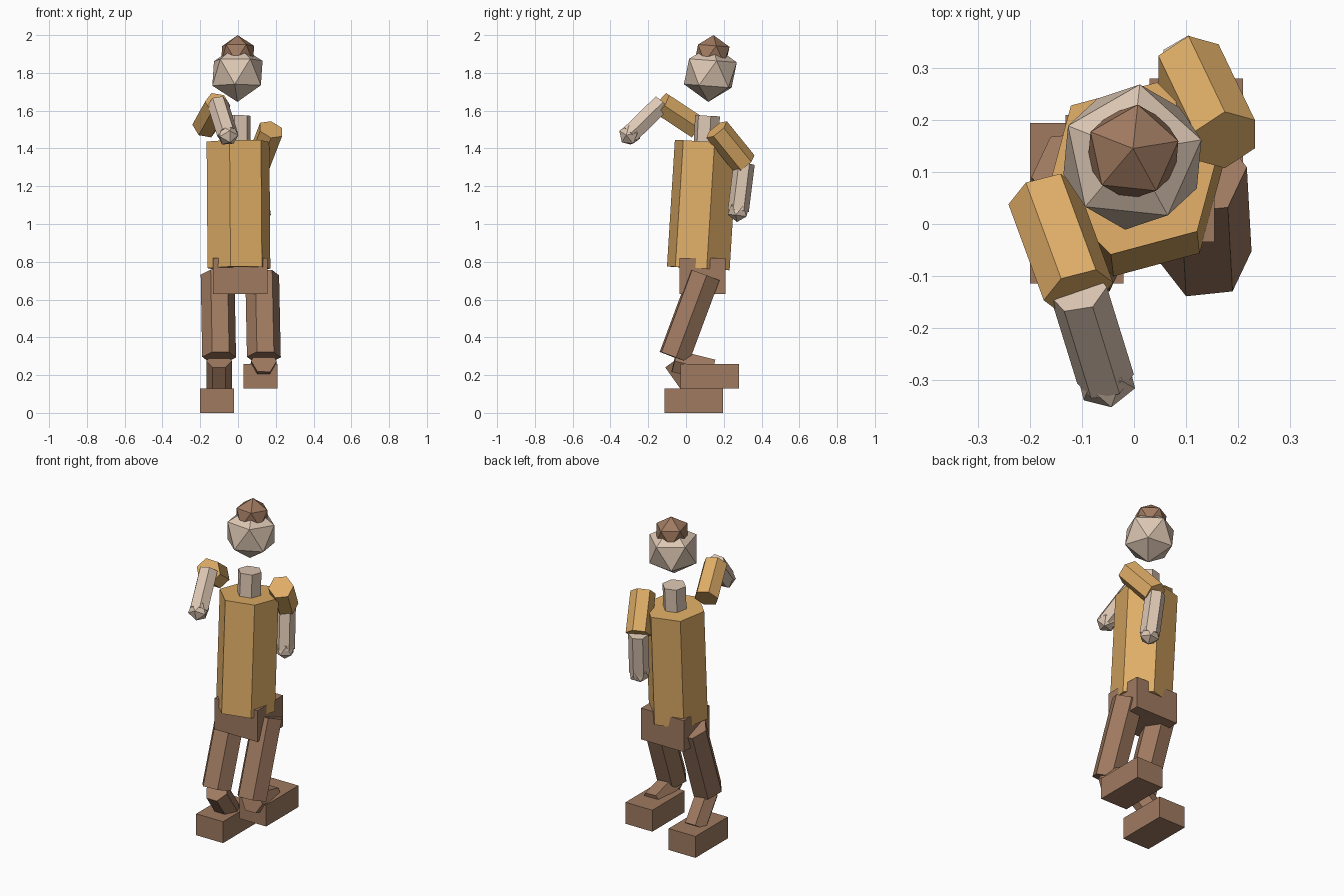
import bpy, bmesh, math
from mathutils import Vector, Matrix

cube = bpy.data.objects.get("Cube")
if cube:
    bpy.data.objects.remove(cube, do_unlink=True)


def material(name, rgb):
    m = bpy.data.materials.new(name)
    m.use_nodes = True
    colour = (*rgb, 1)
    m.diffuse_color = colour
    bsdf = next(n for n in m.node_tree.nodes if n.type == 'BSDF_PRINCIPLED')
    bsdf.inputs["Base Color"].default_value = colour
    return m


skin = material("pale skin", (0.72, 0.57, 0.45))
shirt = material("golden tan cloth", (0.74, 0.42, 0.135))
brown = material("brown leather", (0.35, 0.195, 0.118))


def finish(name, bm, mat):
    bmesh.ops.recalc_face_normals(bm, faces=bm.faces)
    mesh = bpy.data.meshes.new(name)
    bm.to_mesh(mesh)
    bm.free()
    mesh.materials.append(mat)
    obj = bpy.data.objects.new(name, mesh)
    bpy.context.collection.objects.link(obj)
    return obj


def frame(axis, roll):
    """Rotation whose z follows the axis and whose x stays near world x."""
    w = Vector(axis).normalized()
    u = Vector((1, 0, 0))
    u = (u - w * u.dot(w)).normalized()
    basis = Matrix((u, w.cross(u), w)).transposed().to_4x4()
    return basis @ Matrix.Rotation(math.radians(roll), 4, 'Z')


def prism(name, start, end, radius, mat, roll=0, sides=6):
    start, end = Vector(start), Vector(end)
    axis = end - start
    turn = frame(axis, roll)
    bm = bmesh.new()
    ring = []
    for i in range(sides):
        a = math.tau * i / sides
        corner = Vector((radius * math.cos(a), radius * math.sin(a), 0))
        ring.append(bm.verts.new(start + turn @ corner))
    base = bm.faces.new(ring)
    top = bmesh.ops.extrude_face_region(bm, geom=[base], use_keep_orig=True)
    moved = [g for g in top["geom"] if isinstance(g, bmesh.types.BMVert)]
    bmesh.ops.translate(bm, verts=moved, vec=axis)
    return finish(name, bm, mat)


def ball(name, centre, radius, mat, axis, roll=0):
    bm = bmesh.new()
    bmesh.ops.create_icosphere(bm, subdivisions=1, radius=radius,
                               matrix=Matrix.Translation(centre) @ frame(axis, roll))
    return finish(name, bm, mat)


def box(name, low, high, mat):
    low, high = Vector(low), Vector(high)
    bm = bmesh.new()
    bmesh.ops.create_cube(bm, size=1, matrix=Matrix.Translation((low + high) / 2)
                          @ Matrix.Diagonal((*(high - low), 1)))
    return finish(name, bm, mat)


# Head and cap, leaning slightly back
lean = (0, 0.075, 1)
ball("head", (-0.003, 0.129, 1.798), 0.152, skin, lean, 12)
ball("cap", (-0.002, 0.138, 1.9), 0.1, brown, lean, 12)

# Body
prism("torso", (0.005, 0.065, 0.765), (0, 0.107, 1.435), 0.172, shirt, 15)
prism("neck", (0, 0.106, 1.42), (0, 0.114, 1.573), 0.068, skin, 15)
box("pelvis", (-0.132, -0.035, 0.63), (0.155, 0.21, 0.82), brown)

# Arms: shoulder, elbow, hand, roll of the upper arm
arms = {
    "right": ((-0.175, 0.055, 1.515), (-0.107, -0.13, 1.637), (-0.055, -0.298, 1.473), 0),
    "left": ((0.175, 0.162, 1.5), (0.105, 0.308, 1.32), (0.12, 0.277, 1.07), 30),
}
for side, (shoulder, elbow, hand, roll) in arms.items():
    prism(side + "_upper_arm", shoulder, elbow, 0.07, shirt, roll)
    prism(side + "_forearm", elbow, hand, 0.056, skin, roll)
    ball(side + "_hand", hand, 0.06, skin, Vector(hand) - Vector(elbow), 12)

# Legs: hip, knee, ankle and low corner of the foot
legs = {
    "right": ((-0.108, 0.1, 0.73), (-0.1, -0.062, 0.295), (-0.1, 0.055, 0.11), (-0.2, -0.115, 0)),
    "left": ((0.128, 0.1, 0.73), (0.137, -0.062, 0.295), (0.13, 0.14, 0.225), (0.03, -0.03, 0.13)),
}
for side, (hip, knee, ankle, corner) in legs.items():
    prism(side + "_thigh", knee, hip, 0.09, brown, 6)
    shin_top = Vector(knee) - Vector((0, 0, 0.02))
    prism(side + "_shin", ankle, shin_top, 0.068, brown)
    box(side + "_foot", corner, Vector(corner) + Vector((0.18, 0.31, 0.13)), brown)
